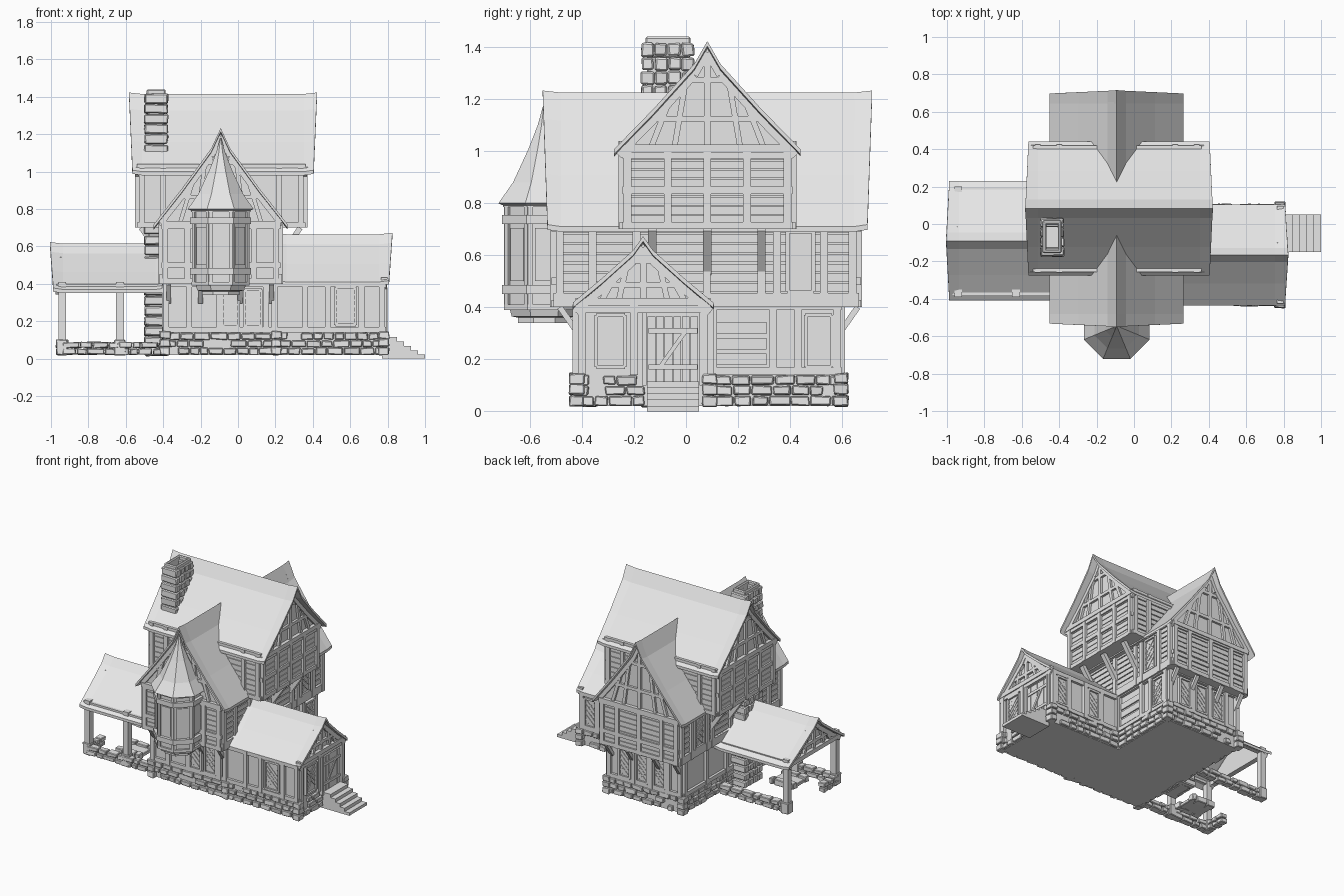
import bpy, bmesh, math, random
from mathutils import Vector

random.seed(4)
if "Cube" in bpy.data.objects:
    bpy.data.objects.remove(bpy.data.objects["Cube"])

GREY = bpy.data.materials.new("pale_grey")
GREY.use_nodes = True
GREY.diffuse_color = (0.8, 0.8, 0.8, 1)
GREY.node_tree.nodes["Principled BSDF"].inputs["Base Color"].default_value = (0.8, 0.8, 0.8, 1)


# Wall frames: u runs along the wall, n points outward, z is up
def fx(sign, off):
    return lambda u, n, z: Vector((off + sign * n, u, z))


def fy(sign, off):
    return lambda u, n, z: Vector((u, off + sign * n, z))


class Part:
    def __init__(self, name):
        self.name, self.bm = name, bmesh.new()

    def loft(self, rings):
        """Solid through closed rings of points."""
        vs = [[self.bm.verts.new(p) for p in r] for r in rings]
        k = len(vs[0])
        for a, b in zip(vs, vs[1:]):
            for i in range(k):
                self.bm.faces.new((a[i], a[(i + 1) % k], b[(i + 1) % k], b[i]))
        self.bm.faces.new(vs[0])
        self.bm.faces.new(vs[-1])

    def beam(self, F, p, q, w, n0=-0.01, n1=0.016, jit=0.0):
        """Bar in the wall plane from p to q, both (u, z)."""
        d = Vector((q[0] - p[0], q[1] - p[1])).normalized() * w / 2
        j = lambda: random.uniform(-jit, jit)
        ring = lambda e: [F(e[0] + s * -d.y + j(), n + j(), e[1] + s * d.x + j())
                          for s, n in ((-1, n0), (1, n0), (1, n1), (-1, n1))]
        self.loft([ring(p), ring(q)])

    def box(self, x, y, z, jit=0.0):
        self.beam(fy(1, 0), ((x[0] + x[1]) / 2, z[0]), ((x[0] + x[1]) / 2, z[1]), x[1] - x[0], y[0], y[1], jit)

    def done(self, bevel=0):
        bmesh.ops.recalc_face_normals(self.bm, faces=self.bm.faces)
        me = bpy.data.meshes.new(self.name)
        self.bm.to_mesh(me)
        self.bm.free()
        me.materials.append(GREY)
        ob = bpy.data.objects.new(self.name, me)
        bpy.context.collection.objects.link(ob)
        if bevel:
            m = ob.modifiers.new("worn_edges", "BEVEL")
            m.width, m.segments = bevel, 1


# Concave gable outline: (share of half width, share of rise)
CURVE = [(1, 0), (0.57, 0.38), (0.14, 0.79), (0, 1)]


def rise(f):
    for (a, ga), (b, gb) in zip(CURVE, CURVE[1:]):
        if f >= b:
            return ga + (gb - ga) * (a - f) / (a - b)


class Block:
    """Gabled volume; the ridge runs along axis, c is the ridge line."""

    def __init__(self, name, axis, c, half, ze, zr):
        self.name, self.axis, self.c, self.half, self.ze, self.zr = name, axis, c, half, ze, zr

    def pt(self, a, s, z):
        return Vector((a, self.c + s, z)) if self.axis == "x" else Vector((self.c + s, a, z))

    def height(self, s):
        return self.ze + (self.zr - self.ze) * rise(min(1, abs(s) / self.half))

    def frame(self, sign, off):
        return fx(sign, off) if self.axis == "x" else fy(sign, off)

    def roof(self, a0, a1):
        p = Part(self.name + "_roof")
        side = [(f * self.half, g) for f, g in CURVE]
        top = [(-s, g) for s, g in side] + side[-2::-1]
        rings = []
        for a, e in ((a0, -1), (a0 + 0.06, 0), (a1 - 0.06, 0), (a1, 1)):
            up = [self.pt(a + e * 0.018 * (g - 0.4), s, self.ze + (self.zr - self.ze) * g + abs(e) * 0.008) for s, g in top]
            rings.append(up + [v - Vector((0, 0, 0.02)) for v in reversed(up)])
        p.loft(rings)
        p.done()

    def body(self, a0, a1, w, z0):
        p = Part(self.name + "_walls")
        us = [-w, -0.57 * self.half, -0.14 * self.half, 0, 0.14 * self.half, 0.57 * self.half, w]
        out = [(-w, z0)] + [(u, self.height(u) - 0.02) for u in us] + [(w, z0)]
        p.loft([[self.pt(a, u, z) for u, z in out] for a in (a0, a1)])
        p.done()

    def gable(self, p, sign, off, w):
        """Timber framing on a gable end."""
        F, c, h = self.frame(sign, off), self.c, self.zr - self.ze
        at = lambda u: (c + u, self.height(u) - 0.035)
        p.beam(F, (c - w, self.ze + 0.01), (c + w, self.ze + 0.01), 0.03, n1=0.025)
        p.beam(F, (c, self.ze), at(0), 0.025)
        for g, half in ((0.3, 0.6), (0.66, 0.24)):
            p.beam(F, (c - half * self.half, self.ze + g * h), (c + half * self.half, self.ze + g * h), 0.022)
        for s in (-1, 1):
            for a, b in ((1, 0.57), (0.57, 0.14), (0.14, 0)):
                p.beam(F, at(s * min(w, a * self.half)), at(s * b * self.half), 0.03, n1=0.02)
            for foot, head in ((0.62, 0.42), (0.36, 0.24)):
                p.beam(F, (c + s * foot * self.half, self.ze), at(s * head * self.half), 0.022)


def siding(p, F, u0, u1, z0, z1, pitch=0.036):
    n = round((z1 - z0) / pitch)
    for i in range(n):
        z = z0 + (i + 0.5) * (z1 - z0) / n
        p.beam(F, (u0, z), (u1, z), pitch * 0.86, -0.005, 0.007)


def framing(p, F, u0, u1, z0, z1, posts, rails=()):
    for z in (z0 + 0.014, z1 - 0.014, *rails):
        p.beam(F, (u0, z), (u1, z), 0.028, n1=0.018)
    for u in posts:
        p.beam(F, (u, z0), (u, z1), 0.03, n1=0.022)


def window(p, F, u, z0, z1, w):
    """Framed casement with diamond lattice."""
    zm, h = (z0 + z1) / 2, z1 - z0
    p.beam(F, (u, z0), (u, z1), w, -0.01, 0.01)
    for s in (-1, 1):
        p.beam(F, (u + s * w / 2, z0), (u + s * w / 2, z1), 0.014, n1=0.022)
        p.beam(F, (u - w / 2, zm + s * h / 2), (u + w / 2, zm + s * h / 2), 0.014, n1=0.022)
        for i in range(4):
            z = z0 + i * (h - w) / 3
            p.beam(F, (u - s * w / 2, z), (u + s * w / 2, z + w), 0.006, n1=0.014)


def stones(p, F, u0, u1, z0, z1, rows, depth=0.024, keep=0.85):
    rh = (z1 - z0) / rows
    for r in range(rows):
        u = u0
        while u < u1 - 0.015:
            e = min(u1, u + random.uniform(0.045, 0.095))
            if random.random() < keep:
                p.beam(F, (u + 0.003, z0 + (r + 0.5) * rh), (e - 0.003, z0 + (r + 0.5) * rh), rh * 0.88,
                       -0.012, depth + random.uniform(-0.008, 0), 0.004)
            u = e


# Gabled volumes
cross = Block("cross_wing", "y", -0.0925, 0.358, 0.71, 1.225)
main = Block("main_house", "x", 0.082, 0.358, 1.0, 1.415)
wing = Block("side_wing", "x", -0.165, 0.27, 0.41, 0.665)
porch = Block("porch", "x", -0.09, 0.32, 0.37, 0.615)
cross.roof(-0.54, 0.705)
main.roof(-0.572, 0.412)
wing.roof(0.2, 0.815)
porch.roof(-0.995, -0.38)
cross.body(-0.5, 0.655, 0.31, 0.4)
main.body(-0.53, 0.35, 0.32, 0.7)
wing.body(0.15, 0.775, 0.25, 0.02)
ground = Part("ground_floor_walls")
ground.box((-0.385, 0.205), (-0.415, 0.59), (0.02, 0.42))
ground.done()

timber, boards, glass, stone = Part("timber_frame"), Part("siding_boards"), Part("lattice_windows"), Part("foundation_stones")

# Upper floors: siding, posts and gables
for s in (-1, 1):
    F = fx(s, -0.0925 + s * 0.31)
    siding(boards, F, -0.5, 0.655, 0.42, 0.72)
    framing(timber, F, -0.51, 0.665, 0.4, 0.74, (-0.485, -0.36, -0.19, 0.08, 0.29, 0.35, 0.53, 0.64), (0.44,))
    window(glass, F, 0.44, 0.46, 0.69, 0.1)
    F = fy(s, 0.0775 + s * 0.5775)
    siding(boards, F, -0.4, 0.217, 0.42, 0.71)
    framing(timber, F, -0.41, 0.227, 0.4, 0.72, (-0.39, -0.27, -0.0925, 0.085, 0.205), (0.5,))
    cross.gable(timber, s, 0.0775 + s * 0.5775, 0.32)
    F = fx(s, -0.09 + s * 0.44)
    siding(boards, F, -0.238, 0.402, 0.72, 1.0)
    framing(timber, F, -0.245, 0.41, 0.7, 1.0, (-0.225, -0.07, 0.082, 0.234, 0.39), (0.85,))
    main.gable(timber, s, -0.09 + s * 0.44, 0.34)
    F = fy(s, 0.082 + s * 0.32)
    siding(boards, F, -0.53, 0.35, 0.72, 1.02)
    framing(timber, F, -0.54, 0.36, 0.7, 1.04, (-0.515, -0.4, 0.22, 0.335))
    # Overhang brackets
    for y in (-0.13, 0.082, 0.29):
        x = -0.0925 + s * 0.31
        timber.beam(fy(1, y), (x, 0.53), (x + s * 0.115, 0.7), 0.028, -0.016, 0.016)
    for x in (-0.37, -0.2, 0.01, 0.18):
        y = 0.0875 + s * 0.5025
        timber.beam(fx(1, x), (y, 0.3), (y + s * 0.07, 0.4), 0.022, -0.013, 0.013)

# Ground floor framing and windows
E, W, S, N = fx(1, 0.205), fx(-1, -0.385), fy(-1, -0.415), fy(1, 0.59)
framing(timber, E, 0.09, 0.6, 0.14, 0.42, (0.105, 0.335, 0.43, 0.58))
for z in (0.2, 0.26, 0.32):
    timber.beam(E, (0.12, z), (0.31, z), 0.045, n1=0.009)
framing(timber, W, -0.425, 0.6, 0.14, 0.42, (-0.4, -0.25, 0.1, 0.33, 0.58))
framing(timber, S, -0.395, 0.79, 0.14, 0.41, (-0.385, -0.26, -0.1, 0.15, 0.195, 0.36, 0.48, 0.66, 0.77))
framing(timber, N, -0.395, 0.215, 0.14, 0.42, (-0.375, -0.28, -0.14, 0.0, 0.195))
for u in (-0.21, -0.07, 0.07):
    window(glass, N, u, 0.17, 0.37, 0.09)
for u in (-0.04, 0.08):
    window(glass, S, u, 0.17, 0.37, 0.09)
window(glass, S, 0.575, 0.18, 0.38, 0.11)
window(glass, E, 0.51, 0.17, 0.37, 0.1)
wn, we = fy(1, 0.085), fx(1, 0.775)
framing(timber, wn, 0.2, 0.785, 0.14, 0.41, (0.22, 0.36, 0.5, 0.64, 0.77))
for u in (0.43, 0.7):
    window(glass, wn, u, 0.17, 0.37, 0.09)
framing(timber, we, -0.425, 0.095, 0.38, 0.42, ())
for u in (-0.4, -0.2, 0.07):
    timber.beam(we, (u, 0.14), (u, 0.41), 0.03, n1=0.022)
window(glass, we, -0.29, 0.17, 0.37, 0.11)
wing.gable(timber, 1, 0.775, 0.26)

# Plank door and steps
door = Part("door")
for i in range(6):
    u = -0.133 + i * 0.033
    door.beam(we, (u, 0.11), (u, 0.365), 0.03, -0.01, 0.012)
for z in (0.17, 0.31):
    door.beam(we, (-0.145, z), (0.045, z), 0.02, 0, 0.018)
door.beam(we, (-0.1, 0.17), (0, 0.31), 0.016, 0, 0.018)
for u in (-0.16, 0.06):
    door.beam(we, (u, 0.1), (u, 0.38), 0.018, 0, 0.024)
door.done()
steps = Part("entry_steps")
for i in range(5):
    steps.box((0.77, 0.85 + i * 0.0375), (-0.15, 0.05), (0 if i == 4 else 0.004, 0.115 - i * 0.0235))
steps.done()

# Stone foundation
for F, a, b in ((S, -0.405, 0.795), (N, -0.405, 0.225), (E, 0.1, 0.61), (W, -0.43, 0.61), (wn, 0.22, 0.795),
                (we, -0.435, -0.155), (we, 0.06, 0.1)):
    stones(stone, F, a, b, 0.02, 0.14, 3)
for x, y in ((-0.39, -0.42), (-0.39, 0.595), (0.21, 0.595), (0.78, -0.42), (0.78, 0.09), (0.205, -0.42)):
    for i in range(3):
        stone.box((x - 0.028, x + 0.028), (y - 0.028, y + 0.028), (0.02 + i * 0.043, 0.06 + i * 0.043), 0.004)
stone.done(0.004)

# Porch posts, low wall and hearth slab
pf = Part("porch_frame")
pwall = Part("porch_low_wall")
for x, y in ((-0.94, -0.37), (-0.63, -0.37), (-0.94, 0.18)):
    pf.box((x - 0.021, x + 0.021), (y - 0.021, y + 0.021), (0.08, 0.41))
    pwall.box((x - 0.03, x + 0.03), (y - 0.03, y + 0.03), (0.02, 0.1), 0.004)
for y in (-0.37, 0.18):
    pf.box((-0.97, -0.38), (y - 0.016, y + 0.016), (0.37, 0.4))
    stones(pwall, fy(1, y - 0.02), -0.94, -0.4, 0.02, 0.09, 2, 0.045, 1)
stones(pwall, fx(1, -0.96), -0.37, -0.2, 0.02, 0.09, 2, 0.045, 1)
pwall.box((-0.78, -0.6), (-0.26, -0.12), (0.03, 0.055))
for y in (-0.26, -0.12):
    stones(pwall, fy(1, y - 0.02), -0.79, -0.59, 0.025, 0.075, 1, 0.04, 1)
pwall.done(0.004)
porch.gable(pf, -1, -0.955, 0.29)
pf.loft([[Vector((x, -0.09 + u, porch.height(u) - 0.02)) for u in (-0.29, -0.18, -0.045, 0, 0.045, 0.18, 0.29)]
         for x in (-0.955, -0.945)])
pf.done()
timber.done()
boards.done()
glass.done()

# Chimney of stacked stones round a hollow top
ch = Part("chimney")
ch.box((-0.48, -0.395), (-0.15, 0.01), (0.015, 1.36))
for r in range(26):
    z = (0.015 + r * 0.054, 0.064 + r * 0.054)
    for i in range(4):
        y = (-0.172 + i * 0.052, -0.124 + i * 0.052)
        for x in (((-0.5, -0.375),) if i in (0, 3) else ((-0.5, -0.47), (-0.405, -0.375))):
            ch.box(x, y, z, 0.004)
for x in ((-0.488, -0.468), (-0.407, -0.387)):
    ch.box(x, (-0.155, 0.018), (1.36, 1.44))
for y in ((-0.155, -0.135), (-0.002, 0.018)):
    ch.box((-0.488, -0.387), y, (1.36, 1.44))
ch.done(0.006)

# Octagonal corner turret on the front gable
tur, troof = Part("turret"), Part("turret_roof")
C = Vector((-0.0925, -0.545, 0))


def octagon(p, rings):
    p.loft([[C + Vector((math.cos(a) * r, math.sin(a) * r, z)) for a in
             [math.radians(22.5 + 45 * i) for i in range(8)]] for r, z in
            [(ap / math.cos(math.pi / 8), z) for ap, z in rings]])


octagon(tur, [(0.1, 0.34), (0.1, 0.36), (0.125, 0.365), (0.135, 0.4), (0.142, 0.4), (0.142, 0.81)])
for z0, z1, ap in ((0.39, 0.41, 0.155), (0.45, 0.485, 0.163), (0.72, 0.755, 0.163), (0.785, 0.805, 0.158)):
    octagon(tur, [(ap, z0), (ap, z1)])
octagon(troof, [(0.155, 0.79), (0.176, 0.8), (0.12, 0.88), (0.06, 1.01), (0.025, 1.1), (0.003, 1.18)])
for i in range(8):
    a = math.radians(45 * i)
    d, t = Vector((math.cos(a), math.sin(a), 0)), Vector((-math.sin(a), math.cos(a), 0))
    F = lambda u, n, z: C + d * (0.142 + n) + t * u + Vector((0, 0, z))
    for s in (-1, 1):
        tur.beam(F, (s * 0.053, 0.4), (s * 0.053, 0.8), 0.018, n1=0.012)
    tur.beam(F, (0, 0.5), (0, 0.705), 0.07, n1=0.006)
tur.done()
troof.done()
